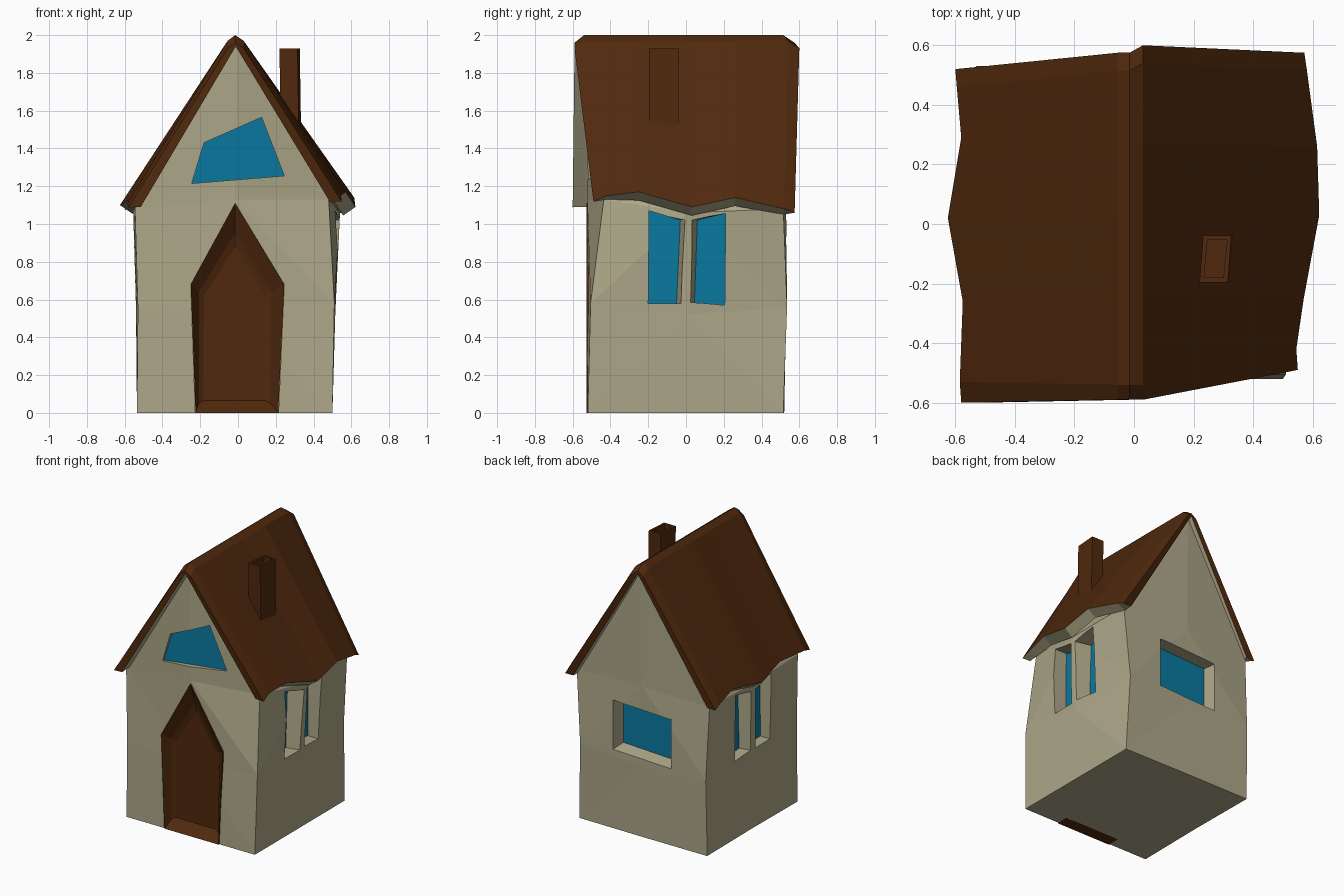
import bpy, bmesh
from mathutils import Vector

if "Cube" in bpy.data.objects:
    bpy.data.objects.remove(bpy.data.objects["Cube"])


def material(name, rgb):
    m = bpy.data.materials.new(name)
    m.diffuse_color = (*rgb, 1)
    m.use_nodes = True
    m.node_tree.nodes["Principled BSDF"].inputs["Base Color"].default_value = m.diffuse_color
    return m


WALL = material("plaster", (0.42, 0.39, 0.25))
WOOD = material("brown", (0.080, 0.022, 0.004))
GLASS = material("glass", (0.003, 0.19, 0.35))


def finish(name, bm, mats):
    bmesh.ops.recalc_face_normals(bm, faces=bm.faces)
    me = bpy.data.meshes.new(name)
    bm.to_mesh(me)
    bm.free()
    for m in mats:
        me.materials.append(m)
    ob = bpy.data.objects.new(name, me)
    bpy.context.collection.objects.link(ob)
    return ob


def loft(name, rings, mat, top=True, tri=False):
    """Skin a stack of equal-length point rings, capped at the ends."""
    bm = bmesh.new()
    vs = [[bm.verts.new(p) for p in r] for r in rings]
    n = len(rings[0])
    for a, b in zip(vs, vs[1:]):
        for i in range(n):
            j = (i + 1) % n
            bm.faces.new((a[i], a[j], b[j], b[i]))
    bm.faces.new(vs[0][::-1])
    if top:
        bm.faces.new(vs[-1])
    bmesh.ops.remove_doubles(bm, verts=bm.verts, dist=1e-4)
    if tri:
        bmesh.ops.recalc_face_normals(bm, faces=bm.faces)
        bmesh.ops.triangulate(bm, faces=bm.faces)
    return finish(name, bm, [mat] if mat else [])


# Walls: slightly crooked rings, front-left anticlockwise, closed by the ridge
F, M, B = (-0.012, -0.535, 1.955), (-0.012, 0, 1.955), (-0.012, 0.54, 1.955)
walls = loft("walls", [
    [(-.535, -.52, 0), (-.015, -.52, 0), (.5, -.52, 0), (.5, 0, 0),
     (.5, .515, 0), (-.015, .52, 0), (-.535, .52, 0), (-.53, 0, 0)],
    [(-.53, -.52, .55), (-.015, -.524, .55), (.51, -.505, .58), (.515, .01, .52),
     (.48, .535, .56), (-.015, .53, .52), (-.53, .53, .55), (-.54, 0, .55)],
    [(-.545, -.51, 1.08), (-.015, -.522, 1.13), (.48, -.435, 1.13), (.54, .01, 1.06),
     (.52, .515, 1.08), (-.015, .53, 1.1), (-.54, .50, 1.08), (-.555, 0, 1.07)],
    [F, F, F, M, B, B, B, M]], WALL, top=False, tri=True)

cutters = []


def cut(name, pts, mouth):
    c = loft(name + "_cutter", [pts, mouth], None)
    c.hide_render = True
    cutters.append(c)


def window(name, pts, out, splay=None):
    """Recess the wall back to pts (splayed at the mouth) and lay a pane there."""
    out = Vector(out)
    splay = splay or [(0, 0, 0)] * len(pts)
    cut(name, pts, [Vector(p) + out + Vector(s) for p, s in zip(pts, splay)])
    off = out.normalized() * 0.005
    bm = bmesh.new()
    f = bm.faces.new([bm.verts.new(Vector(p) + off) for p in pts])
    f.normal_update()
    if f.normal.dot(off) < 0:
        f.normal_flip()
    me = bpy.data.meshes.new(name)
    bm.to_mesh(me)
    bm.free()
    me.materials.append(GLASS)
    bpy.context.collection.objects.link(bpy.data.objects.new(name, me))


# Paired side windows, splayed towards the thin post between them
pair = [[(-.20, .58), (-.05, .58), (-.03, 1.02), (-.195, 1.07)],
        [(.045, .585), (.205, .57), (.21, 1.055), (.06, 1.02)]]
splays = [(0, .07, .06, 0), (-.06, 0, 0, -.07)]
for side, s, x in (("right", 1, .415), ("left", -1, -.455)):
    for k, (shape, sp) in enumerate(zip(pair, splays)):
        window(f"{side}_window_{k + 1}", [(x, y, z) for y, z in shape],
               (s * .3, 0, 0), [(0, d, 0) for d in sp])

# Back window and slanted gable window
window("back_window", [(x, .43, z) for x, z in
                       ((-.24, .58), (.20, .60), (.20, .94), (-.24, .92))], (0, .3, 0),
       [(-.03, 0, -.05), (.05, 0, -.05), (.05, 0, 0), (-.03, 0, 0)])
window("gable_window", [(x, -.48 + .08 * x, z) for x, z in
                        ((-.245, 1.215), (.245, 1.255), (.125, 1.565), (-.18, 1.43))],
       (0, -.3, 0))

# Pointed door: surround sloping in to a bevelled panel
outer = [(-.225, 0), (.213, 0), (.245, .68), (-.015, 1.11), (-.25, .68)]
inner = [(-.207, .05), (.175, .05), (.175, .64), (-.015, .955), (-.207, .64)]
panel = [(-.185, .065), (.145, .065), (.145, .62), (-.015, .88), (-.18, .62)]


def at(ring, y, drop=0):
    return [(x, y, z - (drop if z == 0 else 0)) for x, z in ring]


cut("door", at(outer, -.44, .03), at(outer, -.75, .03))
loft("door", [at(outer, -.435), at(outer, -.528), at(inner, -.47),
              at(panel, -.455)], WOOD)

# Apply the recesses and drop the cutters
for c in cutters:
    mod = walls.modifiers.new(c.name, 'BOOLEAN')
    mod.operation = 'DIFFERENCE'
    mod.solver = 'EXACT'
    mod.object = c
dg = bpy.context.evaluated_depsgraph_get()
cut_mesh = bpy.data.meshes.new_from_object(walls.evaluated_get(dg))
walls.modifiers.clear()
walls.data = cut_mesh
for c in cutters:
    bpy.data.objects.remove(c, do_unlink=True)

# Roof: wavy stations of (left eave, right eave, ridge y, ridge drop, eave lip)
stations = [
    ((-.58, -.60, 1.10), (.55, -.49, 1.13), -.59, .04, .01),
    ((-.585, -.53, 1.11), (.545, -.42, 1.15), -.54, 0, .02),
    ((-.575, -.26, 1.13), (.57, -.25, 1.17), -.25, 0, .045),
    ((-.625, .02, 1.10), (.622, .03, 1.09), .02, 0, .045),
    ((-.58, .29, 1.14), (.615, .26, 1.14), .27, 0, .045),
    ((-.595, .46, 1.10), (.58, .52, 1.08), .54, 0, .03),
    ((-.60, .52, 1.09), (.572, .575, 1.07), .60, .04, .01)]
bm = bmesh.new()
rows = []
for (lx, ly, lz), (rx, ry, rz), y, d, lip in stations:
    yl = y - (.025 if y > .5 else 0)
    e = d * .3
    pts = [(lx, ly, lz - e), (-.055, yl, 1.97 - d), (-.015, yl, 2.0 - d),
           (.03, y, 1.97 - d), (rx, ry, rz - e), (rx - .065, ry, rz - lip),
           (-.012, yl, 1.94), (lx + .065, ly, lz - lip)]
    rows.append([bm.verts.new(p) for p in pts])
for a, b in zip(rows, rows[1:]):
    for i in range(8):
        j = (i + 1) % 8
        f = bm.faces.new((a[i], a[j], b[j], b[i]))
        f.material_index = 0 if i < 4 else 1
for r in (rows[0], rows[-1]):
    for q in ((0, 1, 6, 7), (1, 2, 3, 6), (3, 4, 5, 6)):
        bm.faces.new([r[i] for i in q])
finish("roof", bm, [WOOD, WALL])


# Chimney, slightly skewed, with a hollow top
def rect(x0, x1, y0, y1, z):
    return [(x0, y0, z), (x1 - .012, y0, z), (x1, y1, z), (x0 + .012, y1, z)]


loft("chimney", [rect(.225, .335, -.195, -.04, 1.42), rect(.22, .327, -.197, -.038, 1.93),
                 rect(.235, .312, -.18, -.052, 1.93), rect(.235, .312, -.18, -.052, 1.84)],
     WOOD)
